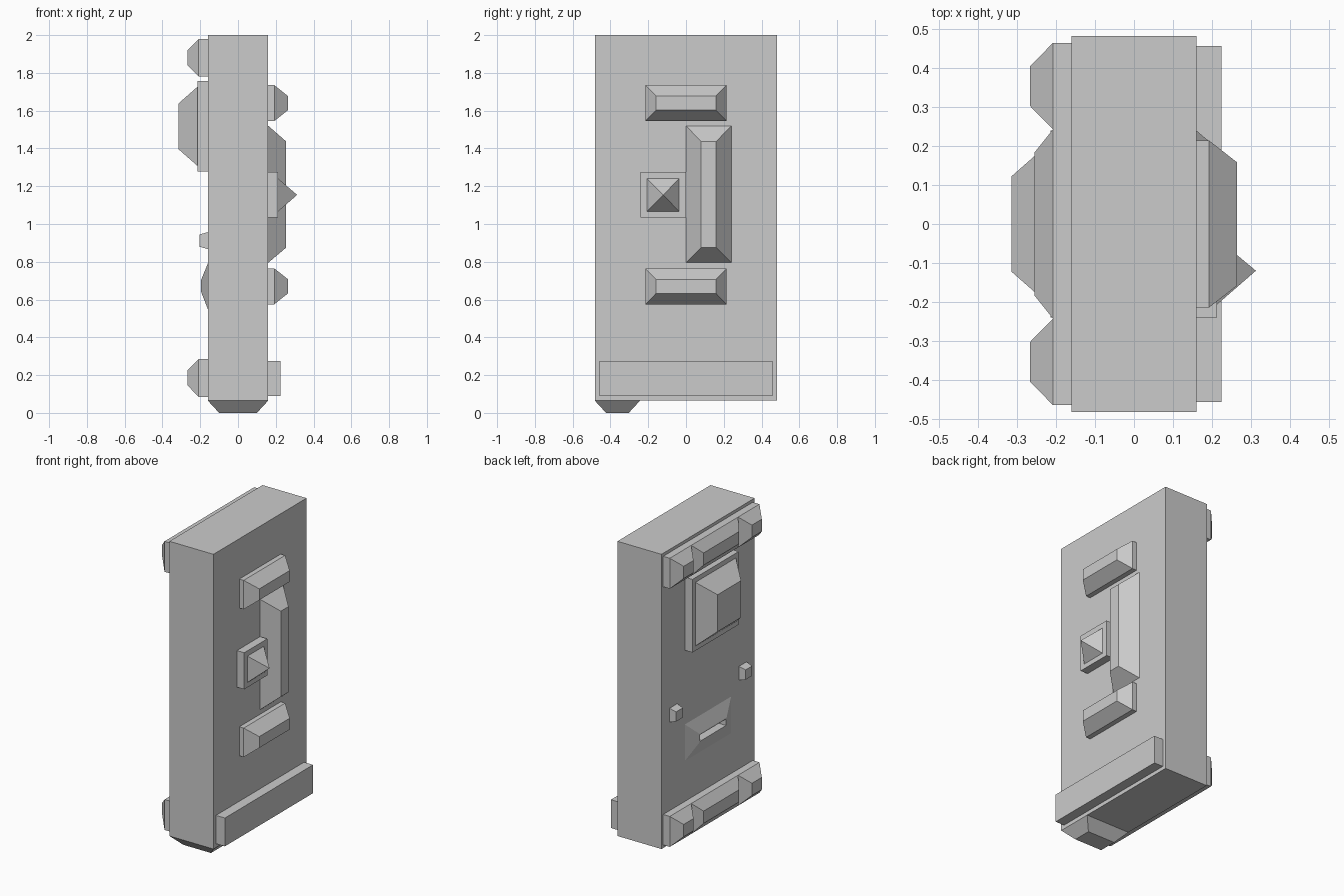
import bpy, bmesh

if "Cube" in bpy.data.objects:
    bpy.data.objects.remove(bpy.data.objects["Cube"])


def loft(name, rings, axis="x"):
    """Skin stacked rectangles. Ring = (height along axis, a0, a1, b0, b1)."""
    bm = bmesh.new()
    loops = []
    for h, a0, a1, b0, b1 in rings:
        corners = [(a0, b0), (a1, b0), (a1, b1), (a0, b1)]
        if a0 == a1 and b0 == b1:          # pyramid apex
            corners = corners[:1]
        loops.append([bm.verts.new((h, a, b) if axis == "x" else (a, b, h))
                      for a, b in corners])
    for lo, hi in zip(loops, loops[1:]):
        for i in range(4):
            j = (i + 1) % 4
            if len(hi) == 1:
                bm.faces.new((lo[i], lo[j], hi[0]))
            else:
                bm.faces.new((lo[i], lo[j], hi[j], hi[i]))
    bm.faces.new(loops[0][::-1])
    if len(loops[-1]) > 2:
        bm.faces.new(loops[-1])
    bmesh.ops.recalc_face_normals(bm, faces=bm.faces)
    mesh = bpy.data.meshes.new(name)
    bm.to_mesh(mesh)
    bm.free()
    ob = bpy.data.objects.new(name, mesh)
    bpy.context.collection.objects.link(ob)
    return ob


def carve(ob, cutter):
    mod = ob.modifiers.new("slot", "BOOLEAN")
    mod.operation = "DIFFERENCE"
    mod.object = cutter
    mod.solver = "EXACT"
    bpy.context.view_layer.objects.active = ob
    bpy.ops.object.modifier_apply(modifier=mod.name)


S = 0.16  # half thickness of the slab

# Main slab and its single tapered foot
body = loft("body", [(0.065, -S, S, -0.483, 0.483), (2.0, -S, S, -0.483, 0.483)], "z")
loft("foot", [(0.065, -S, S, -0.483, -0.243), (0.0, -0.10, 0.10, -0.423, -0.303)], "z")

# Right side: two bevelled bars
for name, z in (("upper_bar", 1.64), ("lower_bar", 0.67)):
    outer = (-0.215, 0.215, z - 0.095, z + 0.095)
    loft(name, [(S, *outer), (0.192, *outer),
                (0.265, -0.158, 0.158, z - 0.037, z + 0.037)])

# Right side: tall bevelled rail
loft("tall_rail", [(S, 0.0, 0.24, 0.795, 1.52), (0.255, 0.08, 0.16, 0.875, 1.437)])

# Right side: square plate with pyramid stud
loft("stud_plate", [(S, -0.24, 0.0, 1.035, 1.275), (0.213, -0.24, 0.0, 1.035, 1.275)])
loft("pyramid_stud", [(0.213, -0.207, -0.037, 1.067, 1.24),
                      (0.313, -0.12, -0.12, 1.154, 1.154)])

# Right side: base strip
loft("base_strip", [(S, -0.457, 0.457, 0.09, 0.276), (0.225, -0.457, 0.457, 0.09, 0.276)])

# Left side: top and bottom strips with three bevelled blocks each
for name, z in (("top", 1.88), ("bottom", 0.185)):
    zr = (z - 0.1, z + 0.1)
    loft(name + "_strip", [(-S, -0.465, 0.465, *zr), (-0.208, -0.465, 0.465, *zr)])
    for part, y0, y1, inset, tip in (("front", -0.465, -0.243, 0.06, -0.267),
                                     ("middle", -0.243, 0.243, 0.06, -0.256),
                                     ("back", 0.243, 0.465, 0.06, -0.267)):
        loft(f"{name}_{part}_block",
             [(-0.208, y0, y1, *zr),
              (tip, y0 + inset, y1 - inset, zr[0] + 0.06, zr[1] - 0.06)])

# Left side: large panel with raised bevelled centre
loft("panel", [(-S, -0.24, 0.24, 1.277, 1.757), (-0.215, -0.24, 0.24, 1.277, 1.757)])
loft("panel_centre", [(-0.215, -0.21, 0.21, 1.308, 1.726),
                      (-0.315, -0.122, 0.122, 1.396, 1.638)])

# Left side: two small pegs
for name, y in (("front_peg", -0.36), ("back_peg", 0.36)):
    loft(name, [(-S, y - 0.04, y + 0.04, 0.867, 0.957),
                (-0.205, y - 0.034, y + 0.034, 0.88, 0.944)])

# Left side: low tapered hood with a slot cut into it
hood = loft("slot_hood", [(-S, -0.24, 0.24, 0.55, 0.79),
                          (-0.197, -0.14, 0.14, 0.645, 0.70)])
cutter = loft("slot_cutter", [(-0.11, -0.135, 0.135, 0.65, 0.692),
                              (-0.25, -0.135, 0.135, 0.65, 0.692)])
cutter.hide_render = True
carve(hood, cutter)
carve(body, cutter)
bpy.data.objects.remove(cutter, do_unlink=True)
